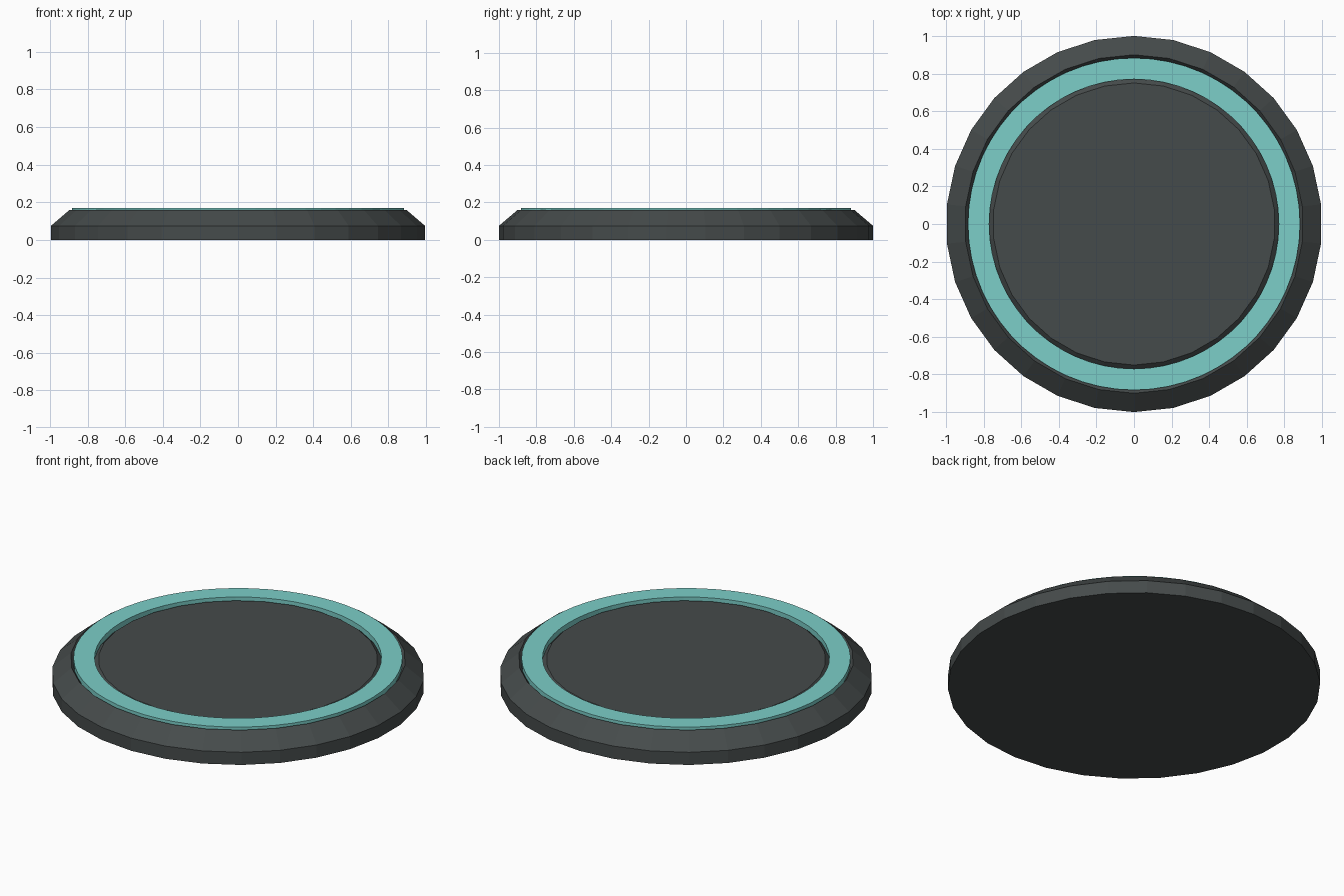
import bpy, bmesh
from math import cos, sin, pi

if "Cube" in bpy.data.objects:
    bpy.data.objects.remove(bpy.data.objects["Cube"])


def material(name, rgb):
    m = bpy.data.materials.new(name)
    m.diffuse_color = (*rgb, 1)
    m.use_nodes = True
    m.node_tree.nodes["Principled BSDF"].inputs["Base Color"].default_value = m.diffuse_color
    return m


def lathe(name, profile, sides, mat, closed=False):
    """Revolve (radius, z) points round z; open profiles get flat end caps."""
    bm = bmesh.new()
    rings = []
    for r, z in profile:
        angles = [pi / 2 + 2 * pi * i / sides for i in range(sides)]
        rings.append([bm.verts.new((r * cos(a), r * sin(a), z)) for a in angles])
    pairs = list(zip(rings, rings[1:]))
    if closed:
        pairs.append((rings[-1], rings[0]))
    else:
        bm.faces.new(rings[0][::-1])
        bm.faces.new(rings[-1])
    for low, high in pairs:
        for i in range(sides):
            j = (i + 1) % sides
            bm.faces.new((low[i], low[j], high[j], high[i]))
    bmesh.ops.recalc_face_normals(bm, faces=bm.faces)
    mesh = bpy.data.meshes.new(name)
    bm.to_mesh(mesh)
    bm.free()
    mesh.materials.append(mat)
    obj = bpy.data.objects.new(name, mesh)
    bpy.context.collection.objects.link(obj)
    return obj


dark = material("dark_grey", (0.06, 0.07, 0.07))
teal = material("teal", (0.2, 0.62, 0.58))

# Chamfered base disc with a shallow groove in its top
lathe("base_disc", [(1, 0), (1, 0.075), (0.9, 0.16), (0.88, 0.135),
                    (0.775, 0.135), (0.75, 0.158)], 30, dark)

# Raised ring seated in the groove
lathe("inlaid_ring", [(0.883, 0.135), (0.883, 0.17), (0.77, 0.17), (0.77, 0.135)],
      60, teal, closed=True)
